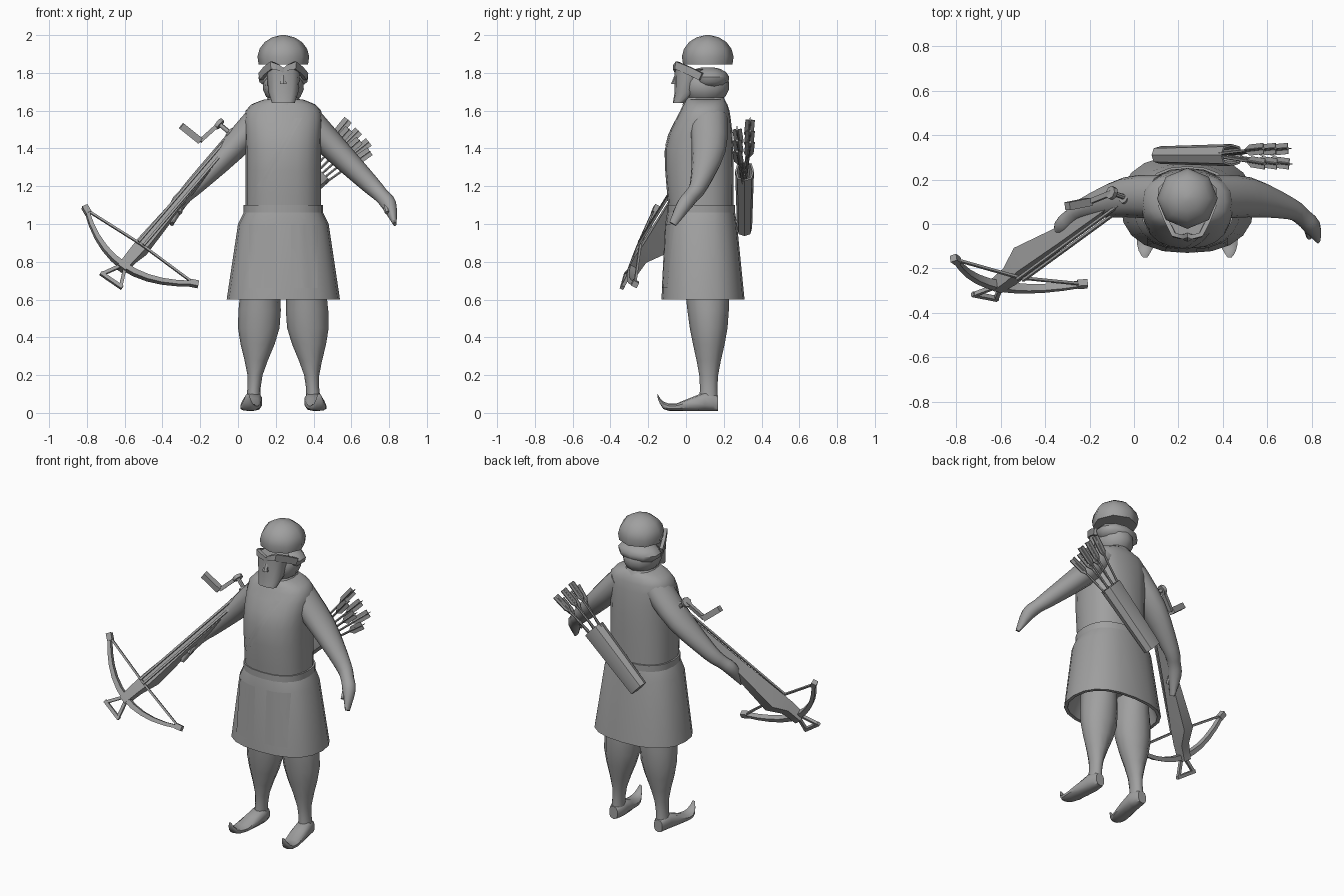
import bpy, bmesh, math
from mathutils import Vector

starter = bpy.data.objects.get("Cube")
if starter:
    bpy.data.objects.remove(starter)

MID = 0.24  # the body's own centre line
X, Y, Z = Vector((1, 0, 0)), Vector((0, 1, 0)), Vector((0, 0, 1))

grey = bpy.data.materials.new("plain_grey")
grey.use_nodes = True
grey.diffuse_color = (0.35, 0.35, 0.35, 1)
shader = grey.node_tree.nodes["Principled BSDF"]
shader.inputs["Base Color"].default_value = grey.diffuse_color


def add_object(name, bm):
    """Turn a bmesh into a shaded object that keeps its hard edges."""
    bmesh.ops.recalc_face_normals(bm, faces=bm.faces)
    mesh = bpy.data.meshes.new(name)
    bm.to_mesh(mesh)
    bm.free()
    mesh.materials.append(grey)
    mesh.shade_smooth()
    mesh.set_sharp_from_angle(angle=math.radians(45))
    part = bpy.data.objects.new(name, mesh)
    bpy.context.scene.collection.objects.link(part)
    return part


def flow(rows, steps):
    """Pass a smooth curve through the rows, blending position and size together."""
    rows = [Vector(row) for row in rows]
    padded = [rows[0], *rows, rows[-1]]
    blended = []
    for before, start, end, after in zip(padded, padded[1:], padded[2:], padded[3:]):
        for step in range(steps):
            t = step / steps
            slope = (end - before) / 2
            next_slope = (after - start) / 2
            gap = end - start
            bend = gap * 3 - slope * 2 - next_slope
            twist = slope + next_slope - gap * 2
            blended.append(start + slope * t + bend * t * t + twist * t ** 3)
    blended.append(rows[-1])
    return blended


def loft(name, rows, sides=12, ref=Y, axis=None, power=2, steps=1, flip=False):
    """Skin rings of x, y, z, half width, half depth; four sides make a box section."""
    rows = flow(rows, steps)
    centres = [Vector(row[:3]) for row in rows]
    boxy = sides == 4
    phase = math.pi / 4 if boxy else math.pi / 2
    grow = math.sqrt(2) if boxy else 1
    bm = bmesh.new()
    rings = []
    for i, row in enumerate(rows):
        ahead = centres[min(i + 1, len(rows) - 1)]
        behind = centres[max(i - 1, 0)]
        tangent = axis or (ahead - behind).normalized()
        wide = ref.cross(tangent).normalized()
        deep = tangent.cross(wide)
        ring = []
        for k in range(sides):
            angle = phase + math.tau * k / sides
            across_ring, along_ring = (math.copysign(abs(f) ** (2 / power), f) * grow
                                       for f in (math.cos(angle), math.sin(angle)))
            point = centres[i] + wide * across_ring * row[3] + deep * along_ring * row[4]
            if flip:
                point.x = 2 * MID - point.x
            ring.append(bm.verts.new(point))
        rings.append(ring)
    for ring, following in zip(rings, rings[1:]):
        for k in range(sides):
            n = (k + 1) % sides
            bm.faces.new((ring[k], ring[n], following[n], following[k]))
    bm.faces.new(rings[0])
    bm.faces.new(rings[-1])
    return add_object(name, bm)


def stack(name, rows, sides=20, power=2.4, steps=1):
    """Level rings on the body centre line: y, z, half width, half depth."""
    return loft(name, [(MID, *row) for row in rows], sides, Y, Z, power, steps)


def ball(name, y, z, width, depth, height, start, sides, rings=6):
    """Part of an ellipsoid, from the start angle up to its crown."""
    finish = math.radians(84)
    angles = [start + (finish - start) * i / rings for i in range(rings + 1)]
    rows = [(y, z + height * math.sin(a), width * math.cos(a), depth * math.cos(a)) for a in angles]
    return stack(name, rows, sides, 2)


def bar(name, points, radius, sides=4, ref=Y, flip=False):
    """A rod of even thickness along a path."""
    return loft(name, [(*point, radius, radius) for point in points], sides, ref, flip=flip)


def plate(name, target, left, right, bottom, top, lean=0):
    """A thin cloth panel pressed onto the front of another part."""
    bm = bmesh.new()
    bmesh.ops.create_grid(bm, x_segments=8, y_segments=8, size=0.5)
    for vert in bm.verts:
        across, up = vert.co.x + 0.5, vert.co.y + 0.5
        vert.co = (left + (right - left) * across + lean * up, -0.5, bottom + (top - bottom) * up)
    panel = add_object(name, bm)
    press = panel.modifiers.new("press_on", "SHRINKWRAP")
    press.target = target
    press.wrap_method = "PROJECT"
    press.wrap_mode = "ABOVE_SURFACE"
    press.use_project_y = True
    press.offset = 0.004


# Tunic, belt, skirt and collar
tunic = stack("tunic", [(.08, 1.05, .2, .17), (.07, 1.4, .2, .18), (.1, 1.6, .2, .13),
                        (.1, 1.66, .1, .1)], steps=3)
stack("belt", [(.08, 1.05, .21, .18), (.08, 1.1, .21, .18)])
skirt = stack("skirt", [(.08, 1.06, .21, .18), (.08, 1, .24, .19), (.09, .6, .3, .22),
                        (.09, .6, .28, .2), (.09, .8, .2, .15)])
stack("collar", [(.1, 1.63, .11, .12), (.1, 1.67, .08, .1)], sides=12)
plate("chest_strap", tunic, .1, .14, 1.2, 1.56, lean=.2)

# Head, hair and cap
stack("neck", [(.1, 1.6, .08, .08), (.1, 1.7, .08, .1)], sides=12)
ball("skull", .1, 1.73, .11, .13, .1, -1, sides=12)
stack("bearded_face", [(-.04, 1.64, .06, .03), (0, 1.7, .08, .06), (.02, 1.82, .09, .08)], sides=12)
stack("nose", [(-.05, 1.79, .01, .01), (-.06, 1.74, .02, .02)], sides=6)
ball("hair", .13, 1.77, .14, .1, .06, -1.2, sides=10)
ball("cap", .115, 1.88, .137, .137, .12, -.3, sides=8, rings=5)

# Paired parts: arms, hands, legs, curled shoes, brow flaps and skirt panels
for flip, label in ((False, "left"), (True, "right")):
    loft(label + "_arm", [(.36, .12, 1.56, .08, .1), (.52, .12, 1.39, .07, .09),
                          (.7, .07, 1.21, .05, .05), (.76, .03, 1.15, .04, .04),
                          (.8, -.01, 1.1, .04, .04), (.83, -.07, 1, .01, .02)], steps=3, flip=flip)
    bar(label + "_thumb", [(.77, 0, 1.13), (.79, -.06, 1.06)], .014, 6, X, flip)
    loft(label + "_leg", [(.36, .11, .7, .1, .12), (.37, .12, .45, .11, .1),
                          (.39, .12, .2, .04, .05), (.4, .12, .05, .04, .05)],
         axis=Z, steps=3, flip=flip)
    loft(label + "_shoe", [(.4, .17, .05, .03, .04), (.4, .1, .06, .05, .05),
                           (.42, -.05, .03, .05, .02), (.43, -.12, .04, .03, .02),
                           (.43, -.15, .09, .01, .01)], 10, Z, -Y, 2.5, 2, flip)
    loft(label + "_brow_flap", [(MID, -.05, 1.81, .01, .01), (.3, -.05, 1.84, .01, .02),
                                (.36, .08, 1.78, .01, .02)], 4, Z, steps=2, flip=flip)
    side = -1 if flip else 1
    plate(label + "_skirt_panel", skirt, MID + side * .04, MID + side * .18, .66, 1)

# Quiver slung across the back
low, high = Vector((.12, .31, .98)), Vector((.44, .31, 1.28))
slant = (high - low).normalized()
aside = slant.cross(Y)
mouth = high - slant * .1
loft("quiver", [(*low, .06, .04), (*high, .07, .05), (*high, .06, .04), (*mouth, .05, .03)],
     8, Y, slant, 2.6)

# Arrows fanned out of the quiver, with crossed feathers
for i in range(6):
    sway = (i - 2.5) * .04
    tip = high + slant * (.26 + .03 * (i % 2)) + aside * sway + Y * (.03 if i % 2 else -.04)
    foot = mouth + aside * sway / 2
    bar(f"arrow_shaft_{i}", [foot, tip], .007, 6)
    for wide, deep in ((.025, .002), (.002, .025)):
        spread = (*foot.lerp(tip, .75), wide, deep)
        name = "flat" if wide > deep else "upright"
        loft(f"arrow_{name}_feather_{i}", [(*foot.lerp(tip, .65), .002, .002), spread,
                                           (*tip, wide, deep)], 4)

# Crossbow, placed by its own directions: along the stock, across the bow, out of the top
butt, nose_end = Vector((-.03, .14, 1.45)), Vector((-.62, -.29, .76))
bow_left, bow_right = Vector((-.82, -.16, 1.08)), Vector((-.25, -.27, .69))
along = (nose_end - butt).normalized()
across = (bow_right - bow_left).normalized()
top = along.cross(across).normalized()
SPAN = (bow_right - bow_left).length / 2


def at(forward, sideways=0, rise=0):
    return butt + along * forward + across * sideways + top * rise


loft("crossbow_stock", [(*at(0, 0, -.01), .02, .03), (*at(.5, 0, -.02), .025, .04),
                        (*at(.8, 0, -.04), .035, .06), (*at(.9, 0, -.01), .03, .035),
                        (*at(1, 0, -.01), .025, .03)], 4, top, along)
for side, label in ((-1, "left"), (1, "right")):
    limb = []
    for step in range(6):
        f = step / 5
        limb.append((*at(.98 - .15 * f * f, side * SPAN * f), .016 - .006 * f, .02 - .006 * f))
    loft(label + "_bow_limb", limb, 4, top)
    bar(label + "_bow_tip", [at(.84, side * (SPAN - .02)), at(.82, side * (SPAN + .02))], .016, 4, top)
    bar(label + "_winding_cord", [at(0, side * .016, .04), at(.83, side * .016, .04)], .006, 4, top)
    bar(label + "_stirrup_side", [at(.98, side * .01), at(1.09, side * .06)], .009, 4, top)
bar("stirrup_foot", [at(1.09, -.07), at(1.09, .07)], .01, 4, top)
bar("bowstring", [at(.83, -SPAN), at(.83, 0, .03), at(.83, SPAN)], .006, 4, top)

# Winding crank at the butt
outer, inner = Vector((-.1, .14, 1.53)), Vector((-.04, .12, 1.48))
bar("crank_axle", [outer, inner], .012, 8)
for name, end in (("outer", outer), ("inner", inner)):
    half = (inner - outer) / 8
    bar(name + "_crank_spool", [end - half, end + half], .03, 8)
elbow = Vector((-.2, .1, 1.44))
bar("crank_post", [inner, at(.03)], .015)
bar("crank_arm", [outer, elbow], .011)
bar("crank_grip", [elbow, (-.3, .08, 1.52)], .018)
